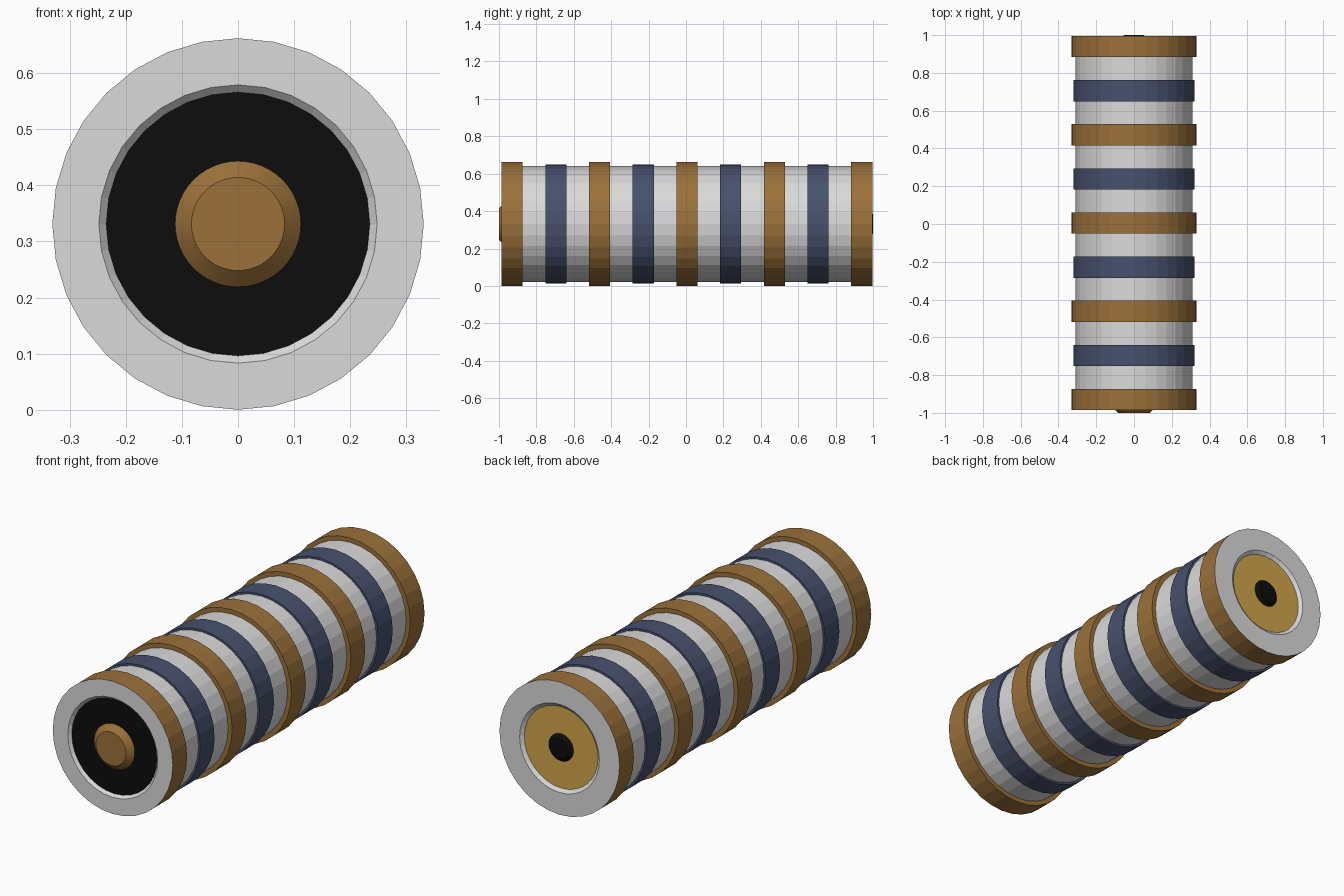
import bpy, bmesh, math

if "Cube" in bpy.data.objects:
    bpy.data.objects.remove(bpy.data.objects["Cube"])

CZ = 0.331            # height of the tube axis
Y0, Y1 = -0.986, 0.996  # front and back end faces
BAND_W = 0.113
R_BODY, R_BLUE, R_GOLD = 0.309, 0.319, 0.331


def material(name, rgb):
    m = bpy.data.materials.new(name)
    m.diffuse_color = (*rgb, 1)
    m.use_nodes = True
    m.node_tree.nodes["Principled BSDF"].inputs["Base Color"].default_value = m.diffuse_color
    return m


silver = material("silver", (0.70, 0.70, 0.70))
bronze = material("bronze", (0.33, 0.165, 0.042))
navy = material("navy", (0.064, 0.083, 0.155))
brass = material("brass", (0.64, 0.38, 0.068))
black = material("black", (0.004, 0.004, 0.004))


def lathe(name, profile, mats, sides=32, segment_mats=None, smooth=False):
    """Spin (radius, y) points round the tube axis; radius 0 closes to a point."""
    bm = bmesh.new()
    rings = []
    for r, y in profile:
        if r == 0:
            rings.append([bm.verts.new((0, y, CZ))] * sides)
        else:
            rings.append([bm.verts.new((r * math.sin(math.tau * i / sides), y,
                                        CZ + r * math.cos(math.tau * i / sides)))
                          for i in range(sides)])
    for s, (a, b) in enumerate(zip(rings, rings[1:])):
        for i in range(sides):
            j = (i + 1) % sides
            verts = list(dict.fromkeys((a[i], b[i], b[j], a[j])))
            f = bm.faces.new(verts)
            f.smooth = smooth and profile[s][1] != profile[s + 1][1]
            f.material_index = segment_mats[s] if segment_mats else 0
    me = bpy.data.meshes.new(name)
    bm.to_mesh(me)
    bm.free()
    for m in mats:
        me.materials.append(m)
    ob = bpy.data.objects.new(name, me)
    bpy.context.collection.objects.link(ob)
    return ob


# Banded tube: front recess wall, nine raised bands, back recess wall
FRONT_FLOOR, BACK_FLOOR = Y0 + 0.013, Y1 - 0.013
profile = [(0.235, FRONT_FLOOR), (0.248, Y0)]
seg = [0]
step = (Y1 - Y0 - BAND_W) / 8
for k in range(9):
    a = Y0 + k * step
    b = a + BAND_W
    r, idx = (R_GOLD, 1) if k % 2 == 0 else (R_BLUE, 2)
    if k > 0:
        profile.append((R_BODY, a))
        seg.append(0)                       # silver gap
    profile += [(r, a), (r, b)]
    seg += [0 if k == 0 else idx, idx]      # end face is silver
    if k < 8:
        profile.append((R_BODY, b))
        seg.append(idx)
profile += [(0.22, Y1), (0.203, BACK_FLOOR)]
seg += [0, 0]
lathe("banded_tube", profile, [silver, bronze, navy], segment_mats=seg)

# Recessed end discs
lathe("front_disc", [(0, FRONT_FLOOR), (0.235, FRONT_FLOOR)], [black])
lathe("back_disc", [(0.203, BACK_FLOOR), (0, BACK_FLOOR)], [brass])

# Tapered button at the front and small stud at the back
lathe("front_button", [(0, -1.0), (0.083, -1.0), (0.112, FRONT_FLOOR)],
      [bronze], sides=48, smooth=True)
lathe("back_stud", [(0.068, BACK_FLOOR), (0.051, 1.0), (0, 1.0)],
      [black], sides=48, smooth=True)
